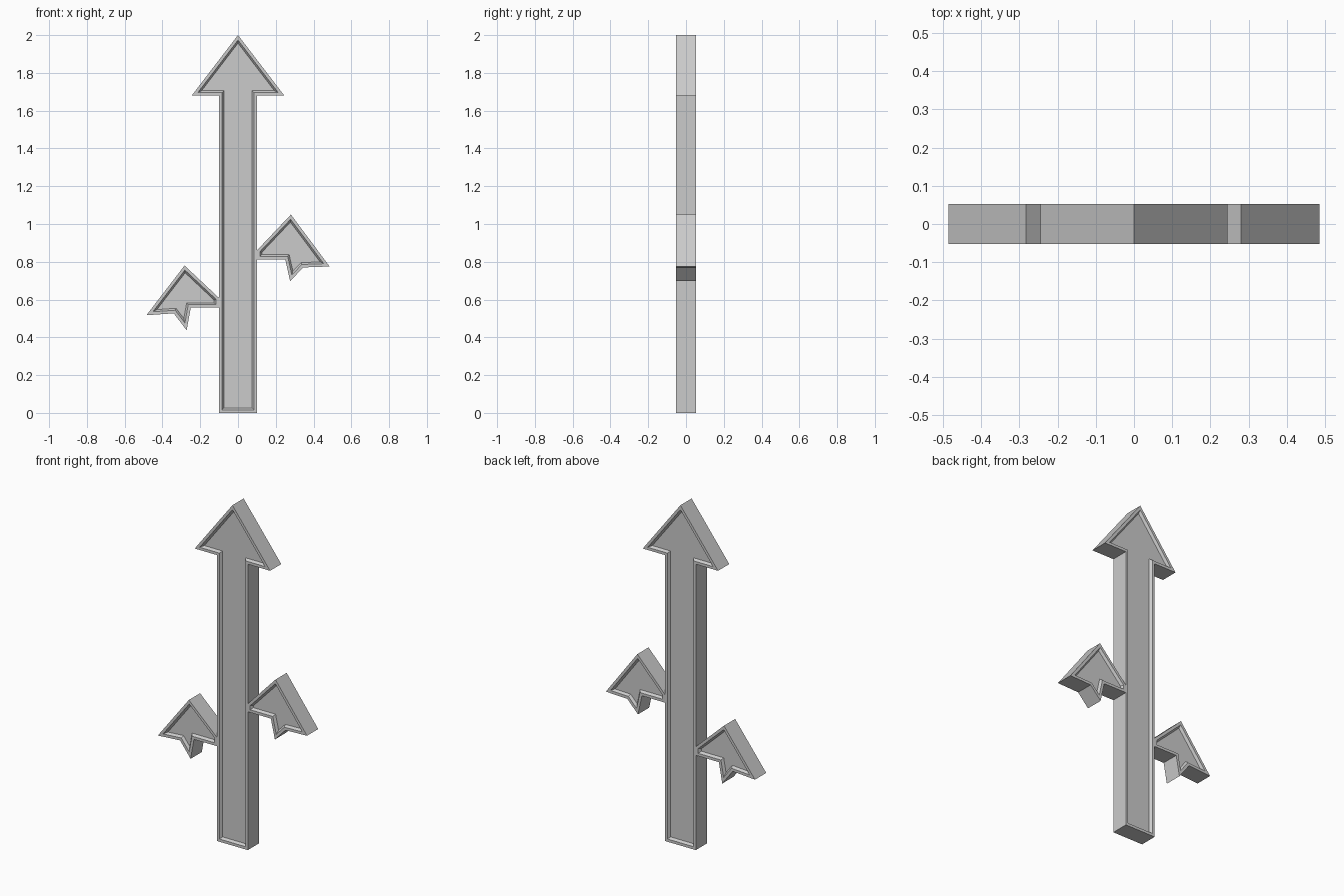
import bpy
import bmesh

if "Cube" in bpy.data.objects:
    bpy.data.objects.remove(bpy.data.objects["Cube"])

HALF_DEPTH = 0.052


def framed_plate(name, outline):
    """Extrude an x-z outline through y and sink a bordered panel in both faces."""
    bm = bmesh.new()
    front = [bm.verts.new((x, -HALF_DEPTH, z)) for x, z in outline]
    back = [bm.verts.new((x, HALF_DEPTH, z)) for x, z in outline]
    n = len(outline)
    panels = [bm.faces.new(front), bm.faces.new(back[::-1])]
    for i in range(n):
        j = (i + 1) % n
        bm.faces.new((front[j], front[i], back[i], back[j]))
    bmesh.ops.recalc_face_normals(bm, faces=bm.faces)

    # flat rim, then a sloped step down to the panel
    for face in panels:
        bmesh.ops.inset_region(bm, faces=[face], thickness=0.016,
                               use_even_offset=True, use_boundary=True)
        bmesh.ops.inset_region(bm, faces=[face], thickness=0.010, depth=-0.014,
                               use_even_offset=True, use_boundary=True)

    mesh = bpy.data.meshes.new(name)
    bm.to_mesh(mesh)
    bm.free()
    obj = bpy.data.objects.new(name, mesh)
    bpy.context.collection.objects.link(obj)
    return obj


# main upright arrow: shaft and head
half = [(0.10, 0.0), (0.10, 1.68), (0.245, 1.68)]
framed_plate("arrow_post", half + [(0.0, 2.0)] + [(-x, z) for x, z in reversed(half)])

# side barbs butting against the shaft
framed_plate("right_barb", [
    (0.10, 0.813), (0.25, 0.813), (0.276, 0.697), (0.345, 0.77),
    (0.485, 0.775), (0.28, 1.05), (0.10, 0.86)])
framed_plate("left_barb", [
    (-0.10, 0.557), (-0.25, 0.557), (-0.272, 0.437), (-0.34, 0.527),
    (-0.485, 0.517), (-0.283, 0.78), (-0.10, 0.608)])
